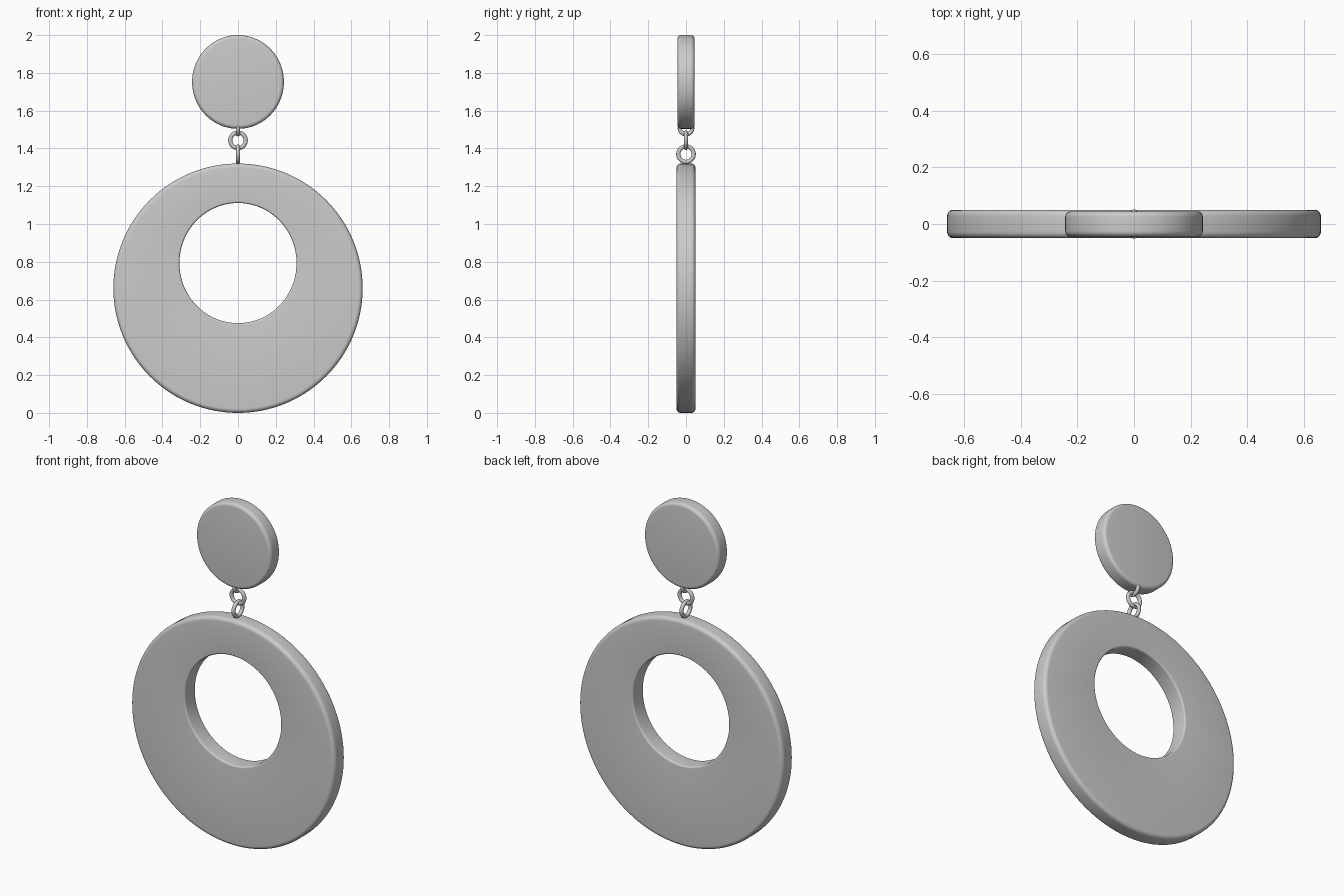
import bpy, bmesh
from math import sin, cos, pi

if "Cube" in bpy.data.objects:
    bpy.data.objects.remove(bpy.data.objects["Cube"])

SEG = 128


def rounded_edge(half, r, steps=6):
    # (inset, y) points running from the front face round to the back face
    arc = [(r * (1 - sin(a)), r * cos(a)) for a in
           [i * pi / 2 / steps for i in range(steps + 1)]]
    front = [(i, -(half - r) - d) for i, d in arc]
    return front + [(i, -y) for i, y in reversed(front)]


def finish(name, bm):
    bmesh.ops.recalc_face_normals(bm, faces=bm.faces[:])
    mesh = bpy.data.meshes.new(name)
    bm.to_mesh(mesh)
    bm.free()
    ob = bpy.data.objects.new(name, mesh)
    bpy.context.collection.objects.link(ob)
    bpy.ops.object.select_all(action='DESELECT')
    ob.select_set(True)
    bpy.context.view_layer.objects.active = ob
    bpy.ops.object.shade_smooth_by_angle(angle=0.6)
    return ob


def oval(bm, rx, rz, y, cz):
    return [bm.verts.new((rx * cos(2 * pi * k / SEG), y, cz + rz * sin(2 * pi * k / SEG)))
            for k in range(SEG)]


def bridge(bm, a, b):
    for k in range(SEG):
        n = (k + 1) % SEG
        bm.faces.new((a[k], a[n], b[n], b[k]))


def disc(name, rx, rz, cz, half, r, hole=None):
    bm = bmesh.new()
    rings = [oval(bm, rx - i, rz - i, y, cz) for i, y in rounded_edge(half, r)]
    if hole:
        hx, hz, hc, hr = hole
        rings += [oval(bm, hx + i, hz + i, y, hc)
                  for i, y in reversed(rounded_edge(half, hr))]
        rings.append(rings[0])
    else:
        bm.faces.new(rings[0])
        bm.faces.new(rings[-1])
    for a, b in zip(rings, rings[1:]):
        bridge(bm, a, b)
    return finish(name, bm)


def link(name, cz, major, minor, rot):
    bpy.ops.mesh.primitive_torus_add(
        major_radius=major, minor_radius=minor, major_segments=40,
        minor_segments=14, location=(0, 0, cz), rotation=rot)
    ob = bpy.context.object
    ob.name = name
    bpy.ops.object.shade_smooth()


# Large hoop with an off-centre hole
disc("hoop", 0.66, 0.66, 0.66, 0.05, 0.022, hole=(0.31, 0.318, 0.793, 0.01))

# Upper button disc
disc("button", 0.243, 0.248, 1.752, 0.045, 0.02)

# Connecting links, alternating planes
SIDE, FACE = (0, pi / 2, 0), (pi / 2, 0, 0)
link("hoop_link", 1.37, 0.041, 0.011, SIDE)
link("middle_link", 1.443, 0.041, 0.011, FACE)
link("button_link", 1.508, 0.033, 0.011, SIDE)
